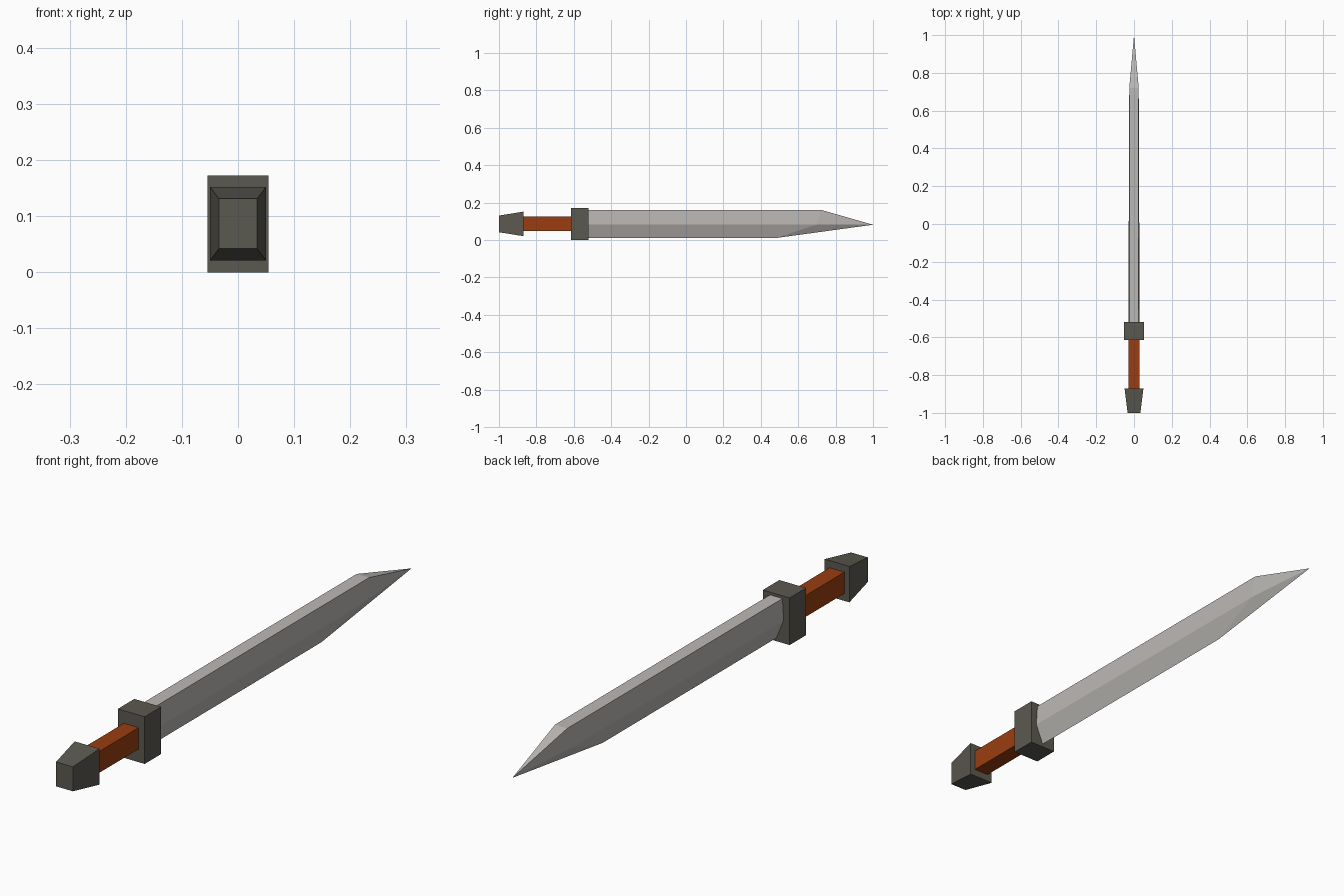
import bpy, bmesh

if "Cube" in bpy.data.objects:
    bpy.data.objects.remove(bpy.data.objects["Cube"])

def material(name, rgb):
    m = bpy.data.materials.new(name)
    m.diffuse_color = (*rgb, 1)
    m.use_nodes = True
    m.node_tree.nodes["Principled BSDF"].inputs["Base Color"].default_value = m.diffuse_color
    return m

steel = material("pale steel", (0.50, 0.48, 0.46))
iron = material("dark iron", (0.105, 0.10, 0.08))
leather = material("brown leather", (0.32, 0.048, 0.005))

def finish(name, verts, faces, mat):
    mesh = bpy.data.meshes.new(name)
    mesh.from_pydata(verts, [], faces)
    bm = bmesh.new()
    bm.from_mesh(mesh)
    bmesh.ops.recalc_face_normals(bm, faces=bm.faces)
    bm.to_mesh(mesh)
    bm.free()
    mesh.materials.append(mat)
    ob = bpy.data.objects.new(name, mesh)
    bpy.context.collection.objects.link(ob)
    return ob

def block(name, mat, *ends):
    """Four-sided block between two rectangles: (y, half width, z low, z high)."""
    verts = [(sx * w, y, z) for y, w, lo, hi in ends
             for sx, z in ((-1, lo), (1, lo), (1, hi), (-1, hi))]
    faces = [(0, 1, 2, 3), (4, 5, 6, 7)]
    faces += [(i, (i + 1) % 4, (i + 1) % 4 + 4, i + 4) for i in range(4)]
    return finish(name, verts, faces, mat)

# Hilt parts
block("pommel", iron, (-1.0, 0.034, 0.042, 0.131), (-0.87, 0.05, 0.021, 0.152))
block("grip", leather, (-0.88, 0.03, 0.048, 0.126), (-0.60, 0.03, 0.048, 0.126))
block("guard", iron, (-0.615, 0.054, 0.0, 0.172), (-0.52, 0.054, 0.0, 0.172))

# Blade: flat spine, widest along the middle, sharp lower edge, one tip point
section = [(-0.025, 0.162), (0.025, 0.162), (0.030, 0.083), (0.0, 0.011), (-0.030, 0.083)]
far = [(-0.025, 0.72, 0.162), (0.025, 0.72, 0.162), (0.025, 0.70, 0.083),
       (0.0, 0.48, 0.011), (-0.025, 0.70, 0.083)]
verts = [(x, -0.54, z) for x, z in section] + far + [(0, 1.0, 0.082)]
faces = [(0, 1, 2, 3, 4)]
for i in range(5):
    j = (i + 1) % 5
    faces += [(i, j, j + 5, i + 5), (i + 5, j + 5, 10)]
finish("blade", verts, faces, steel)
